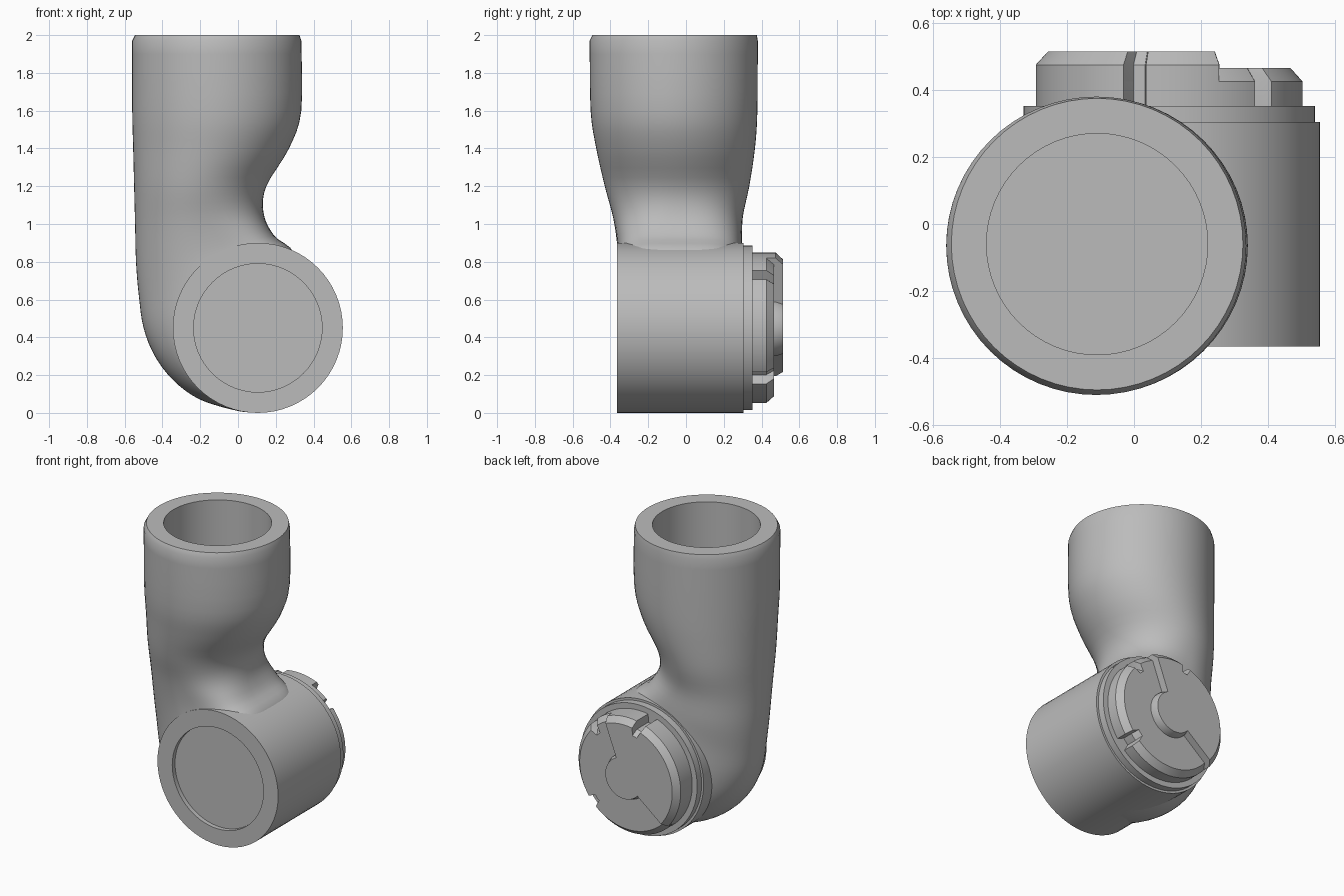
import bpy, bmesh, math
from mathutils import Vector

cube = bpy.data.objects.get("Cube")
if cube:
    bpy.data.objects.remove(cube, do_unlink=True)

grey = bpy.data.materials.new("plain grey")
grey.use_nodes = True
grey.diffuse_color = (0.5, 0.5, 0.5, 1)
grey.node_tree.nodes["Principled BSDF"].inputs["Base Color"].default_value = (0.5, 0.5, 0.5, 1)

JOINT_X, JOINT_Z = 0.105, 0.45      # axis of the joint, along y
TUBE_X, TUBE_Y = -0.11, -0.06       # axis of the upright tube


def loft(name, rings):
    """Closed solid through rings of equal vertex count, capped at both ends."""
    bm = bmesh.new()
    loops = [[bm.verts.new(p) for p in ring] for ring in rings]
    for a, b in zip(loops, loops[1:]):
        for i in range(len(a)):
            j = (i + 1) % len(a)
            bm.faces.new((a[i], a[j], b[j], b[i]))
    bm.faces.new(loops[0])
    bm.faces.new(loops[-1])
    bmesh.ops.recalc_face_normals(bm, faces=bm.faces)
    mesh = bpy.data.meshes.new(name)
    bm.to_mesh(mesh)
    bm.free()
    mesh.materials.append(grey)
    obj = bpy.data.objects.new(name, mesh)
    bpy.context.collection.objects.link(obj)
    return obj


def smooth(obj, degrees=30):
    bpy.ops.object.select_all(action='DESELECT')
    obj.select_set(True)
    bpy.context.view_layer.objects.active = obj
    bpy.ops.object.shade_smooth_by_angle(angle=math.radians(degrees))


def turned(name, profile, radius=lambda degrees: 1.0, count=64):
    """Solid around the joint axis; profile is (y, scale), radius varies by angle."""
    rings = []
    for y, scale in profile:
        ring = []
        for i in range(count):
            a = math.tau * i / count
            r = scale * radius(math.degrees(a))
            ring.append((JOINT_X + r * math.cos(a), y, JOINT_Z + r * math.sin(a)))
        rings.append(ring)
    return loft(name, rings)


# Elbow sections: outer x, z, inner x, z, front y, back y, squareness of inner side
FRONT, BACK = -0.363, 0.298
keys = [
    (-.56, 1.97, .335, 1.97, -.51, .38, 2),
    (-.56, 1.6, .335, 1.6, -.505, .378, 2),
    (-.555, 1.4, .27, 1.4, -.475, .365, 2),
    (-.55, 1.2, .15, 1.2, -.43, .335, 2),
    (-.545, 1, .135, 1.06, -.385, .3, 2.4),
    (-.54, .8, .19, .94, FRONT, BACK, 3.5),
    (-.525, .62, .3, .84, FRONT, BACK, 4),
    (-.5, .45, .33, .6, FRONT, BACK, 4),
    (-.44, .3, .33, .45, FRONT, BACK, 4),
    (-.34, .17, .33, .35, FRONT, BACK, 4),
    (-.2, .07, .33, .28, FRONT, BACK, 4),
    (0, .01, .33, .23, FRONT, BACK, 4),
    (.1, .003, .33, .2, FRONT, BACK, 4),
]


def blend(keys, steps):
    """Smooth in-between sections."""
    out = []
    for i in range(len(keys) - 1):
        quad = [keys[max(0, min(len(keys) - 1, i + k))] for k in (-1, 0, 1, 2)]
        for s in range(steps):
            t = s / steps
            out.append([b + t / 2 * (c - a + t * (2*a - 5*b + 4*c - d + t * (3*(b - c) + d - a)))
                        for a, b, c, d in zip(*quad)])
    return out + [keys[-1]]


def section(ox, oz, ix, iz, y0, y1, square, count=64):
    outer, inner = Vector((ox, 0, oz)), Vector((ix, 0, iz))
    ring = []
    for i in range(count):
        c, s = math.cos(math.tau * i / count), math.sin(math.tau * i / count)
        power = 2 / square if c > 0 else 1
        p = (outer + inner) / 2 + (inner - outer) / 2 * math.copysign(abs(c) ** power, c)
        p.y = (y0 + y1) / 2 + (y1 - y0) / 2 * math.copysign(abs(s) ** power, s)
        ring.append(p)
    return ring


def circle(r, z):
    return [(TUBE_X + r * math.cos(math.tau * i / 64), TUBE_Y + r * math.sin(math.tau * i / 64), z)
            for i in range(64)]


# Upright tube with open bore, flowing into the elbow
rings = [circle(.33, 1.45), circle(.33, 2), circle(.435, 2)]
rings += [section(*k) for k in blend(keys, 4)]
elbow = loft("elbow_tube", rings)

# Keep the elbow clear of the shallow round recess in the joint
cutter = turned("recess_cutter", [(-.6, .34), (-.334, .34)])
cut = elbow.modifiers.new("recess", 'BOOLEAN')
cut.object, cut.operation, cut.solver = cutter, 'DIFFERENCE', 'EXACT'
bpy.context.view_layer.objects.active = elbow
bpy.ops.object.modifier_apply(modifier=cut.name)
bpy.data.objects.remove(cutter, do_unlink=True)
smooth(elbow)

# Joint barrel with front recess, and back collar
smooth(turned("joint_barrel", [(-.335, .34), (-.365, .34), (-.365, .45), (.305, .45)]))
smooth(turned("joint_collar", [(.28, .435), (.352, .435)]))


# Back cap: notched disc with a raised sector and hub
def notched(degrees):
    grooves = (45, 105, 318)
    return .345 if any(abs(degrees - g) < 5 for g in grooves) else .398


def raised(degrees):
    return notched(degrees) if 66 < degrees < 221 else .15


smooth(turned("cap_disc", [(.34, 1), (.425, 1), (.465, .91)], notched, 180))
smooth(turned("cap_raised_sector", [(.34, 1), (.475, 1), (.514, .91)], raised, 180))
